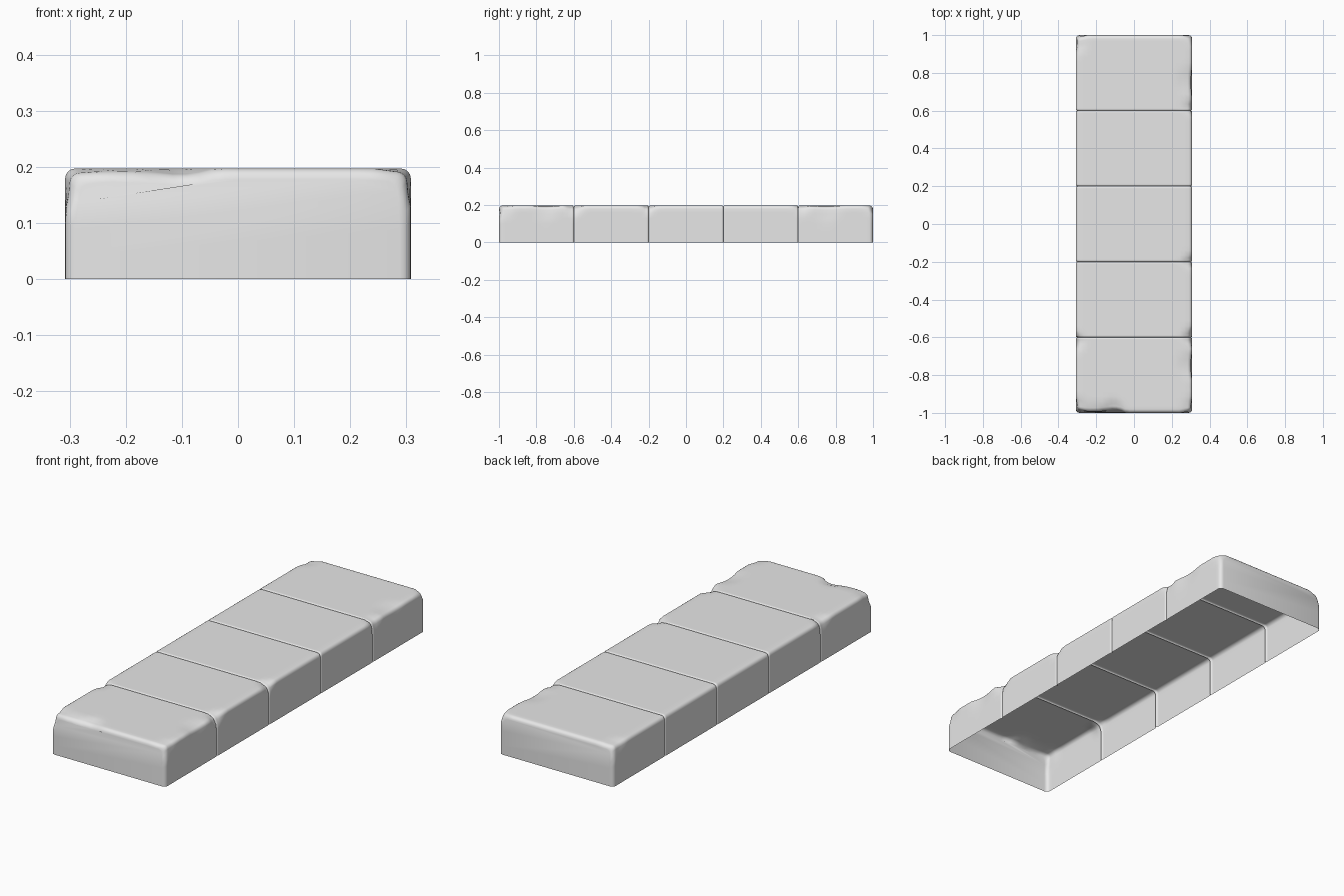
import bpy, bmesh, math
from mathutils import Vector

cube = bpy.data.objects.get("Cube")
if cube:
    bpy.data.objects.remove(cube, do_unlink=True)

HALF_W, HEIGHT, BLOCK, BLOCKS = 0.308, 0.197, 0.4, 5
CORNER, SEAM, END = 0.018, 0.008, 0.02

stone = bpy.data.materials.new("pale grey stone")
stone.use_nodes = True
stone.diffuse_color = (0.8, 0.8, 0.8, 1)
stone.node_tree.nodes["Principled BSDF"].inputs["Base Color"].default_value = stone.diffuse_color


def rounding(t, r):
    """Inward offset at distance t from a rounded edge."""
    return r - math.sqrt(r * r - (r - t) ** 2) if t < r else 0


def arch(y, inset):
    """Open-bottomed cross-section with rounded shoulders."""
    w, h = HALF_W - inset, HEIGHT - inset
    half = [(w, h * k) for k in (0, 0.25, 0.5, 0.65, 0.8)]
    for i in range(5):
        a = i * math.pi / 8
        half.append((w - CORNER + CORNER * math.cos(a), h - CORNER + CORNER * math.sin(a)))
    span = w - CORNER
    top = [(span * (1 - i / 12), h) for i in range(1, 24)]
    return [Vector((x, y, z)) for x, z in half + top + [(-x, z) for x, z in reversed(half)]]


# Stations along the row of blocks, tight beside each seam
near = [0, 0.002, 0.005, 0.009, 0.014, 0.02, 0.035]
steps = near + [0.06 + 0.028 * i for i in range(11)] + [BLOCK - t for t in reversed(near)]
sections = []
for b in range(BLOCKS):
    for t in steps:
        if t == 0 and b > 0:
            continue
        end = (b == 0 and t < BLOCK / 2) or (b == BLOCKS - 1 and t > BLOCK / 2)
        edge = min(t, BLOCK - t)
        sections.append(arch(-1 + b * BLOCK + t, rounding(edge, END if end else SEAM)))

# Shell with two end walls and no underside
bm = bmesh.new()
rings = [[bm.verts.new(p) for p in s] for s in sections]
for r0, r1 in zip(rings, rings[1:]):
    for i in range(len(r0) - 1):
        bm.faces.new((r0[i], r0[i + 1], r1[i + 1], r1[i]))
bm.faces.new(rings[0])
bm.faces.new(list(reversed(rings[-1])))
bmesh.ops.recalc_face_normals(bm, faces=bm.faces)

# Worn chips: centre, radius, depth
chips = [
    ((-0.30, -0.99, 0.19), 0.07, 0.018),
    ((-0.20, -1.00, 0.20), 0.06, 0.012),
    ((-0.11, -1.00, 0.20), 0.07, 0.022),
    ((0.31, -0.98, 0.19), 0.06, 0.014),
    ((0.31, -0.75, 0.20), 0.08, 0.010),
    ((0.31, -0.60, 0.20), 0.05, 0.018),
    ((-0.31, -0.62, 0.20), 0.05, 0.014),
    ((0.30, -0.20, 0.20), 0.04, 0.014),
    ((0.31, 0.62, 0.20), 0.05, 0.012),
    ((0.31, 0.75, 0.20), 0.09, 0.009),
    ((-0.31, 0.97, 0.20), 0.07, 0.016),
    ((0.31, 1.00, 0.20), 0.05, 0.012),
]
for centre, radius, depth in chips:
    c = Vector(centre)
    inward = Vector((-c.x * 2, -c.y if abs(c.y) > 0.9 else 0, -0.6)).normalized()
    for v in bm.verts:
        d = (v.co - c).length / radius
        if d < 1 and v.co.z > 0.01:
            v.co += inward * depth * (1 - d * d)

mesh = bpy.data.meshes.new("block_row")
bm.to_mesh(mesh)
bm.free()
mesh.materials.append(stone)
row = bpy.data.objects.new("block_row", mesh)
bpy.context.collection.objects.link(row)
bpy.context.view_layer.objects.active = row
row.select_set(True)
bpy.ops.object.shade_smooth_by_angle(angle=math.radians(40))
